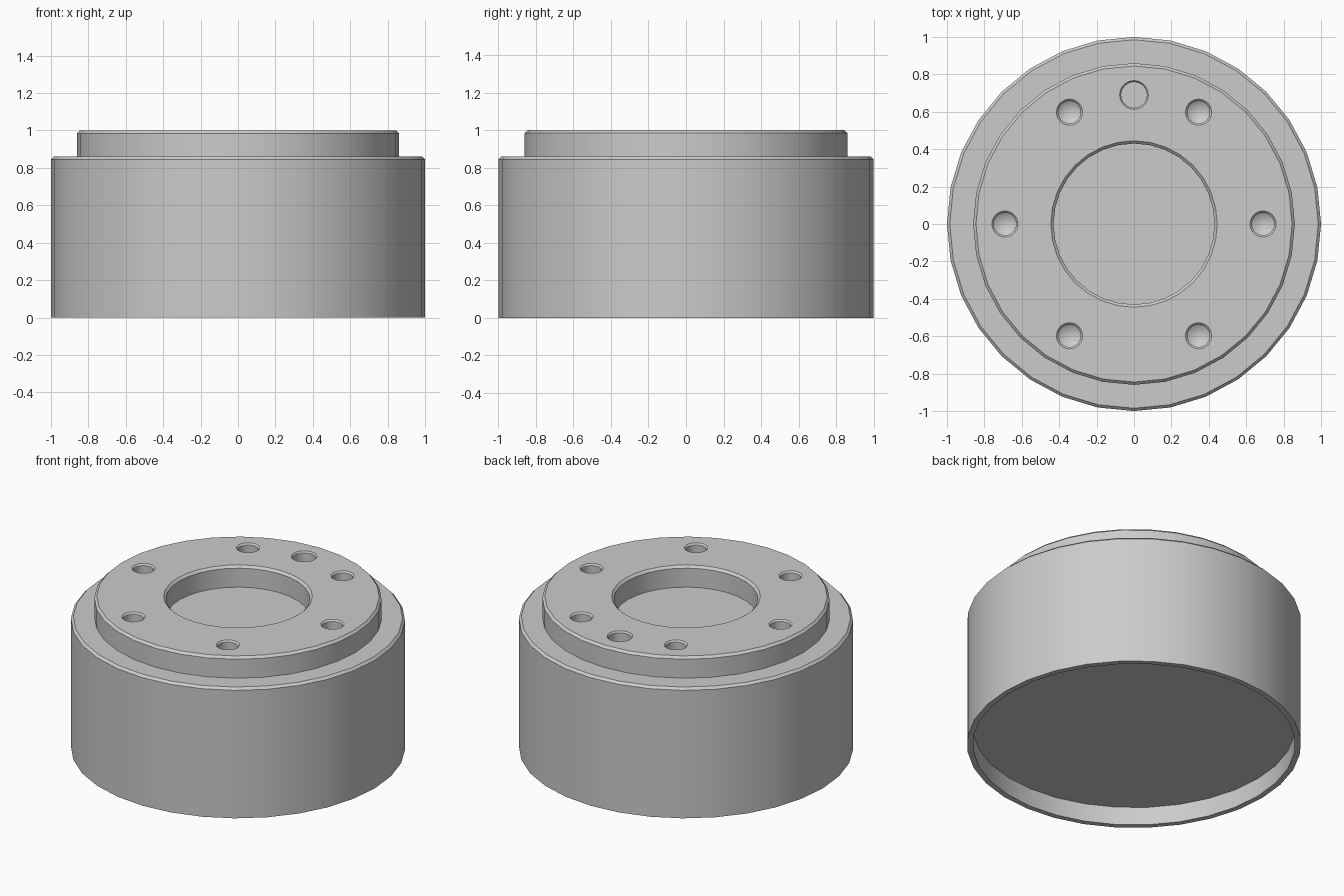
import bpy, bmesh
from math import cos, sin, pi, radians

if "Cube" in bpy.data.objects:
    bpy.data.objects.remove(bpy.data.objects["Cube"])


def lathe(name, profile, segments, centre=(0, 0)):
    """Spin a closed (radius, z) profile, starting and ending on the axis, about z."""
    bm = bmesh.new()
    rings = []
    for r, z in profile:
        if r == 0:
            rings.append([bm.verts.new((0, 0, z))])
        else:
            rings.append([bm.verts.new((r * cos(2 * pi * i / segments),
                                        r * sin(2 * pi * i / segments), z))
                          for i in range(segments)])
    for a, b in zip(rings, rings[1:]):
        if len(a) == 1:
            if abs(a[0].co.z - b[0].co.z) < 1e-6:
                bm.faces.new(b)          # flat cap
            else:
                for i in range(segments):
                    bm.faces.new((a[0], b[(i + 1) % segments], b[i]))
        elif len(b) == 1:
            if abs(a[0].co.z - b[0].co.z) < 1e-6:
                bm.faces.new(a)
            else:
                for i in range(segments):
                    bm.faces.new((a[i], a[(i + 1) % segments], b[0]))
        else:
            for i in range(segments):
                j = (i + 1) % segments
                bm.faces.new((a[i], a[j], b[j], b[i]))
    for v in [v for v in bm.verts if not v.link_faces]:
        bm.verts.remove(v)
    bmesh.ops.recalc_face_normals(bm, faces=bm.faces[:])
    mesh = bpy.data.meshes.new(name)
    bm.to_mesh(mesh)
    bm.free()
    obj = bpy.data.objects.new(name, mesh)
    obj.location = (centre[0], centre[1], 0)
    bpy.context.collection.objects.link(obj)
    return obj


# Drum: shallow recess below, chamfered body, raised ring with a centre bore
drum = lathe("drum", [
    (0, 0.12), (0.965, 0.12), (0.965, 0), (1, 0),
    (1, 0.845), (0.985, 0.86), (0.86, 0.86), (0.86, 0.985), (0.845, 1),
    (0.445, 1), (0.43, 0.985), (0.43, 0.86), (0, 0.86)], 32)

# Bolt hole cutters: chamfered mouth, drill-point bottom
pitch = 0.69
bolt_profile = [(0, 0.86), (0.06, 0.9), (0.06, 0.99), (0.07, 1), (0.07, 1.1), (0, 1.1)]
cutters = [lathe("bolt_hole_cutter", bolt_profile, 24,
                 (pitch * cos(k * pi / 3), pitch * sin(k * pi / 3))) for k in range(6)]

# Locating hole cutter: flat bottom
cutters.append(lathe("locating_hole_cutter",
                     [(0, 0.87), (0.069, 0.87), (0.069, 0.99), (0.077, 1), (0.077, 1.1), (0, 1.1)],
                     24, (0, pitch)))

# Cut the holes, then remove the cutters
bpy.context.view_layer.objects.active = drum
drum.select_set(True)
for cutter in cutters:
    cutter.hide_render = True
    mod = drum.modifiers.new("hole", "BOOLEAN")
    mod.operation = "DIFFERENCE"
    mod.solver = "EXACT"
    mod.object = cutter
    bpy.ops.object.modifier_apply(modifier=mod.name)
    bpy.data.objects.remove(cutter)

bpy.ops.object.shade_smooth_by_angle(angle=radians(25))
